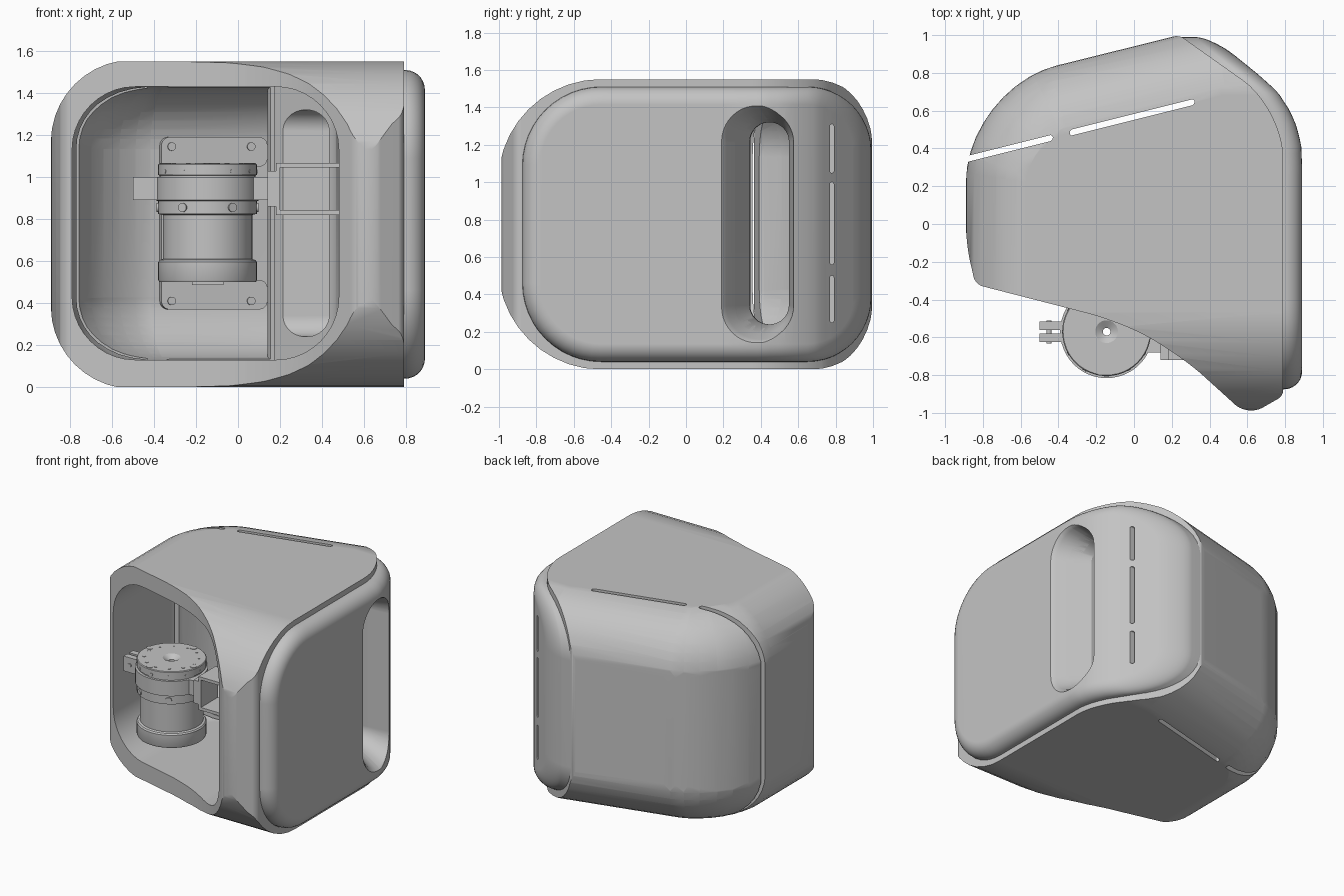
import bpy, bmesh
from math import sin, cos, pi, radians, atan
from mathutils import Vector, Matrix

if "Cube" in bpy.data.objects:
    bpy.data.objects.remove(bpy.data.objects["Cube"], do_unlink=True)

grey = bpy.data.materials.new("plain grey")
grey.use_nodes = True
grey.diffuse_color = (0.55, 0.55, 0.55, 1)
grey.node_tree.nodes["Principled BSDF"].inputs["Base Color"].default_value = (0.55, 0.55, 0.55, 1)

H = 1.55           # overall height
SLANT = 0.25       # slope of the back wall in plan


# ---------- helpers ----------
def make(name, verts, faces):
    bm = bmesh.new()
    vs = [bm.verts.new(v) for v in verts]
    for f in faces:
        bm.faces.new([vs[i] for i in f])
    bmesh.ops.recalc_face_normals(bm, faces=bm.faces)
    if bm.calc_volume(signed=True) < 0:
        bmesh.ops.reverse_faces(bm, faces=bm.faces)
    mesh = bpy.data.meshes.new(name)
    bm.to_mesh(mesh)
    bm.free()
    mesh.materials.append(grey)
    ob = bpy.data.objects.new(name, mesh)
    bpy.context.collection.objects.link(ob)
    return ob


def loft(name, rings, closed=False):
    n, m = len(rings[0]), len(rings)
    faces = []
    for k in range(m if closed else m - 1):
        a, b = k * n, (k + 1) % m * n
        faces += [(a + i, a + (i + 1) % n, b + (i + 1) % n, b + i) for i in range(n)]
    if not closed:
        faces += [tuple(range(n)), tuple(range((m - 1) * n, m * n))]
    return make(name, [p for r in rings for p in r], faces)


def fillet(corners, n=10):
    """Round each (u, v, tangent length) corner of a polygon."""
    out = []
    for i, (u, v, t) in enumerate(corners):
        p = Vector((u, v))
        if t == 0:
            out.append(p)
            continue
        a = (Vector(corners[i - 1][:2]) - p).normalized() * t
        b = (Vector(corners[(i + 1) % len(corners)][:2]) - p).normalized() * t
        for k in range(n + 1):
            s = k / n
            out.append(p + a * ((1 - s) ** 3 + 1.35 * s * (1 - s) ** 2)
                       + b * (s ** 3 + 1.35 * s * s * (1 - s)))
    return out


def rrect(u0, u1, v0, v1, r0, r1=None):
    r1 = r0 if r1 is None else r1
    return fillet([(u0, v0, r0), (u1, v0, r1), (u1, v1, r1), (u0, v1, r0)])


def along_x(pts, x):
    return [Vector((x, p[0], p[1])) for p in pts]


def along_y(pts, y):
    return [Vector((p[0], y, p[1])) for p in pts]


def along_z(pts, z):
    return [Vector((p[0], p[1], z)) for p in pts]


def prism(name, pts, axis, lo, hi):
    return loft(name, [axis(pts, lo), axis(pts, hi)])


def box(name, x0, x1, y0, y1, z0, z1):
    return prism(name, [(x0, y0), (x1, y0), (x1, y1), (x0, y1)], along_z, z0, z1)


def disc(r, n=48):
    return [(r * cos(2 * pi * i / n), r * sin(2 * pi * i / n)) for i in range(n)]


def boolean(ob, tools, op="DIFFERENCE"):
    """Apply each tool to the object, then remove the tool."""
    for tool in tools:
        mod = ob.modifiers.new("cut", "BOOLEAN")
        mod.operation, mod.object = op, tool
        for solver in ("EXACT", "MANIFOLD"):
            mod.solver = solver
            bpy.context.view_layer.update()
            dg = bpy.context.evaluated_depsgraph_get()
            mesh = bpy.data.meshes.new_from_object(ob.evaluated_get(dg))
            if len(mesh.polygons):
                break
        ob.modifiers.clear()
        ob.data = mesh
        bpy.data.objects.remove(tool, do_unlink=True)


# ---------- shell: plan outline with rounded rims ----------
plan = fillet([(-.84, -.32, .04), (-.1, -.51, .15), (.22, -.67, .2), (.602, -1.017, .09),
               (.79, -.91, .03), (.79, .61, .26), (.24, 1, .03),
               (-.89, .72, .5), (-.89, -.1, .1)])


def edge_trims(count, inset, z0, z1, r):
    """Rounded trims following the plan outline from the back round to the left side."""
    trims = []
    for i in range(count):
        a = radians(104.04 + 75.96 * i / 8)
        reach = max(p[0] * cos(a) + p[1] * sin(a) for p in plan) - inset + .001
        eps = .002 + .0007 * i
        ob = prism("edge_trim", rrect(-3, reach, z0 - eps, z1 + eps, 0, r), along_y, -3, 3)
        ob.data.transform(Matrix.Rotation(a, 4, "Z"))
        trims.append(ob)
    return trims


shell = prism("shell", plan, along_z, 0, H)
side_trim = prism("side_trim", rrect(-1.004, 1.03, -.001, H + .001, .55, .36), along_x, -2, 2)
boolean(shell, [side_trim] + edge_trims(9, 0, 0, H, .39), "INTERSECT")

# Cavity behind the front opening
cavity = prism("cavity", fillet([(-.79, -1.4, 0), (.48, -1.4, 0), (.48, .3, .06), (.14, .62, .06),
                                 (.14, 1.1, 0), (-.79, 1.1, 0)]), along_z, -.1, H + .1)
opening = prism("opening", rrect(-.79, .48, .13, 1.43, .3), along_y, -1.3, 2)
boolean(cavity, [opening] + edge_trims(8, .1, .13, 1.43, .3), "INTERSECT")
boolean(shell, [cavity])


# Vent slots through top and bottom, the left one running down the side
def slanted_slot(x0, x1, y_mid):
    ob = prism("slot", rrect(x0, x1, -.016, .016, .015), along_z, -.2, H + .2)
    for v in ob.data.vertices:
        v.co.y += y_mid + SLANT * v.co.x
    return ob


boolean(shell, [slanted_slot(-.34, .32, .567), slanted_slot(-1.1, -.43, .565)])

# ---------- side panel: rounded rectangle draped over the bent side ----------
BEND = [(-2, .89), (.3, .89), (.42, .885), (.52, .86), (.6, .825), (.7, .76),
        (.79, .66), (.96, .45), (1.1, .3)]


def bend_x(y):
    for (y0, x0), (y1, x1) in zip(BEND, BEND[1:]):
        if y <= y1:
            return x0 + (x1 - x0) * (y - y0) / (y1 - y0)


def panel_chain(inset, sink):
    y0, y1, top = -.875 + inset, .99 - inset, .735 - inset
    ra, rb = .42 - inset, .34 - inset
    half = [(y0 + ra - ra * cos(a), top - ra + ra * sin(a)) for a in [pi * i / 24 for i in range(13)]]
    s0, s1 = y0 + ra, y1 - rb
    half += [(s0 + (s1 - s0) * i / 28, top) for i in range(1, 28)]
    half += [(y1 - rb + rb * sin(a), top - rb + rb * cos(a)) for a in [pi * i / 24 for i in range(13)]]
    full = half + [(y, -z) for y, z in reversed(half)]
    return [Vector((bend_x(y) - sink, y, z + H / 2)) for y, z in full]


R = .095
levels = [(0, .17)] + [(R * (1 - cos(a)), R * (1 - sin(a))) for a in [pi * i / 14 for i in range(8)]]
rings = [panel_chain(*lv) for lv in levels]
n, m = len(rings[0]), len(rings)
faces = [(k * n + i, k * n + (i + 1) % n, (k + 1) * n + (i + 1) % n, (k + 1) * n + i)
         for k in range(m - 1) for i in range(n)]
for base in (0, (m - 1) * n):
    faces += [(base + i, base + i + 1, base + n - 2 - i, base + n - 1 - i) for i in range(n // 2 - 1)]
panel = make("side_panel", [p for r in rings for p in r], faces)

# Handle recess tapering to a through slot, and vents
for part in (panel, shell):
    handle = loft("handle_cut", [along_x(rrect(y0, y1, z0, z1, (y1 - y0) * .49), x) for x, y0, y1, z0, z1 in (
        (1.2, .18, .59, .13, 1.42), (.9, .18, .59, .13, 1.42), (.865, .215, .58, .16, 1.39),
        (.66, .34, .55, .24, 1.32), (.05, .35, .55, .24, 1.32))])
    vents = [prism("vent_cut", rrect(.77, .79, z0, z1, .009), along_x, .57, 1.2)
             for z0, z1 in ((.25, .5), (.56, 1), (1.05, 1.31))]
    boolean(part, [handle] + vents)

# ---------- mounting plate on the back wall ----------
tilt = Matrix.Rotation(atan(SLANT), 4, "Z")


def on_wall(ob):
    ob.data.transform(Matrix.Translation((-.115, .785, 0)) @ tilt)


for i, z in enumerate((.37, 1.05)):
    on_wall(prism("mount_plate_end", rrect(-.26, .26, z, z + .14, .04), along_y, -.012, .03))
    for x in (-.21, .18):
        on_wall(prism("mount_bolt", [(x + a, (.41, 1.145)[i] + b) for a, b in disc(.02, 20)], along_y, -.02, 0))
on_wall(box("mount_plate_web", -.26, .1, -.012, .03, .45, 1.1))

# ---------- motor ----------
MX, MY = -.145, -.57


def at_motor(pts, z):
    return [Vector((MX + x, MY + y, z)) for x, y in pts]


profile = [(.02, .5), (.23, .5), (.235, .51), (.235, .595), (.228, .605), (.213, .61), (.213, .82),
           (.235, .825), (.235, .885), (.246, .89), (.246, 1), (.228, 1), (.228, 1.008),
           (.235, 1.01), (.235, 1.06), (.23, 1.065), (.06, 1.065), (.02, 1.04)]
loft("motor", [at_motor(disc(r), z) for r, z in profile], closed=True)
box("motor_connector", -.22, -.07, MY - .1, MY - .04, .485, .505)


def ring_of(name, count, radius, size, z0, z1, phase=0):
    for i in range(count):
        a = phase + 2 * pi * i / count
        spot = [(radius * cos(a) + x, radius * sin(a) + y) for x, y in disc(size, 14)]
        loft(name, [at_motor(spot, z0), at_motor(spot, z1)])


def side_ring(name, count, size, z, out):
    for i in range(count):
        ob = prism(name, disc(size, 14), along_x, .2, out)
        ob.data.transform(Matrix.Translation((MX, MY, z)) @ Matrix.Rotation(2 * pi * i / count, 4, "Z"))


ring_of("flange_pin", 12, .185, .011, 1.05, 1.067)
ring_of("flange_screw", 4, .208, .024, 1.05, 1.068, radians(80))
side_ring("flange_set_screw", 12, .01, 1.027, .237)
side_ring("body_screw", 6, .022, .855, .242)

# ---------- clamp and bracket ----------
for y in (-.56, -.625):
    box("clamp_lug", -.5, -.34, y, y + .045, .89, 1)
prism("clamp_bolt", [(-.45 + a, .945 + b) for a, b in disc(.014, 16)], along_y, -.632, -.51)
box("clamp_block", .04, .145, -.68, -.54, .89, 1)
box("bracket_link", .14, .19, -.72, -.56, .86, 1.03)
for z in (.82, 1.045):
    box("bracket_arm", .18, .5, -.72, -.52, z, z + .022)
box("bracket_back", .18, .2, -.72, -.52, .82, 1.067)

# ---------- shading ----------
bpy.ops.object.select_all(action="DESELECT")
for ob in bpy.context.collection.objects:
    if ob.type == "MESH":
        ob.select_set(True)
        bpy.context.view_layer.objects.active = ob
bpy.ops.object.shade_smooth_by_angle(angle=radians(28))
for ob in (shell, panel):
    mod = ob.modifiers.new("even_normals", "WEIGHTED_NORMAL")
    mod.keep_sharp = True
